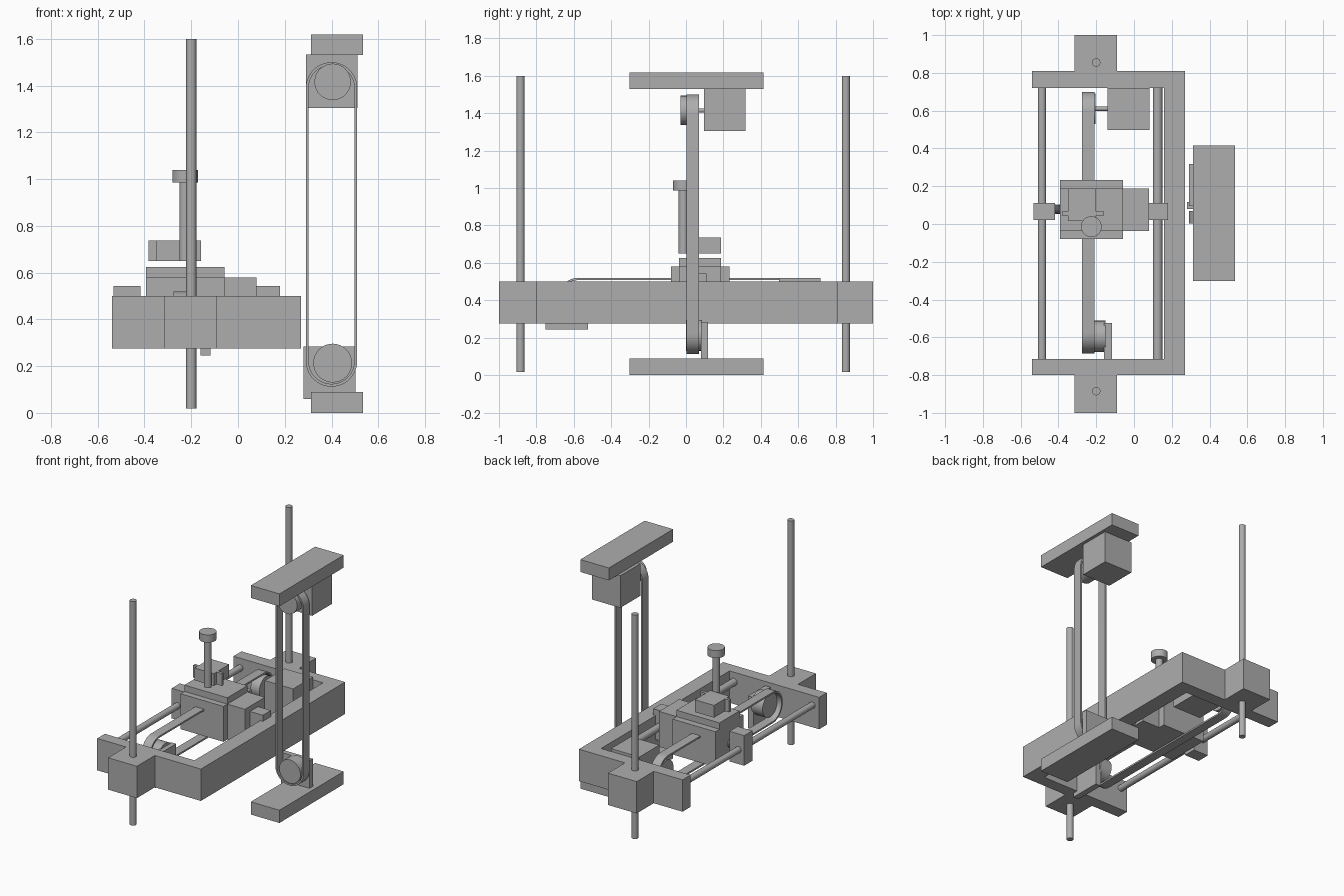
import bpy, bmesh
from math import sin, cos, pi, radians
from mathutils import Vector, Matrix

cube = bpy.data.objects.get("Cube")
if cube:
    bpy.data.objects.remove(cube, do_unlink=True)

grey = bpy.data.materials.new("machine grey")
grey.use_nodes = True
GREY = (0.42, 0.42, 0.42, 1)
grey.diffuse_color = GREY
grey.node_tree.nodes["Principled BSDF"].inputs["Base Color"].default_value = GREY


def finish(name, bm):
    bmesh.ops.recalc_face_normals(bm, faces=bm.faces)
    mesh = bpy.data.meshes.new(name)
    bm.to_mesh(mesh)
    bm.free()
    mesh.shade_smooth()
    mesh.set_sharp_from_angle(angle=radians(30))
    mesh.materials.append(grey)
    obj = bpy.data.objects.new(name, mesh)
    bpy.context.collection.objects.link(obj)
    return obj


def box(name, xs, ys, zs):
    """Box from its (low, high) range on each axis."""
    bm = bmesh.new()
    bmesh.ops.create_cube(bm, size=1)
    for v in bm.verts:
        v.co = Vector([(lo + hi) / 2 + c * (hi - lo)
                       for c, (lo, hi) in zip(v.co, (xs, ys, zs))])
    return finish(name, bm)


def rod(name, start, end, radius, sides=32):
    """Cylinder between two points."""
    a, b = Vector(start), Vector(end)
    turn = (b - a).to_track_quat('Z', 'Y').to_matrix().to_4x4()
    bm = bmesh.new()
    bmesh.ops.create_cone(bm, cap_ends=True, segments=sides, radius1=radius,
                          radius2=radius, depth=(b - a).length,
                          matrix=Matrix.Translation((a + b) / 2) @ turn)
    return finish(name, bm)


def prism(name, outline, zs):
    """Plan outline extruded upward."""
    bm = bmesh.new()
    face = bm.faces.new([bm.verts.new((x, y, zs[0])) for x, y in outline])
    top = bmesh.ops.extrude_face_region(bm, geom=[face])["geom"]
    verts = [g for g in top if isinstance(g, bmesh.types.BMVert)]
    bmesh.ops.translate(bm, verts=verts, vec=(0, 0, zs[1] - zs[0]))
    return finish(name, bm)


def belt(name, length, radius, width, place, thick=0.012, steps=20):
    """Closed flat loop around two wheel centres on the local x axis."""
    bm = bmesh.new()
    rings = []
    for r, w in ((radius, 0), (radius, width),
                 (radius - thick, width), (radius - thick, 0)):
        ring = []
        for end in (0, 1):
            for i in range(steps + 1):
                a = pi / 2 + pi * end + pi * i / steps
                ring.append(bm.verts.new(place @ Vector(
                    (length * end + r * cos(a), r * sin(a), w))))
        rings.append(ring)
    n = len(rings[0])
    for k in range(4):
        p, q = rings[k], rings[(k + 1) % 4]
        for i in range(n):
            j = (i + 1) % n
            bm.faces.new((p[i], p[j], q[j], q[i]))
    return finish(name, bm)


# Open frame with a guide block at each end
prism("frame", [(-.54, -.80), (-.315, -.80), (-.315, -1), (-.09, -1),
                (-.09, -.80), (.27, -.80), (.27, .81), (-.09, .81),
                (-.09, 1), (-.315, 1), (-.315, .81), (-.54, .81),
                (-.54, .72), (.16, .72), (.16, -.715), (-.54, -.715)],
      (.275, .50))

# Guide rods
for name, y in (("front", -.885), ("back", .855)):
    rod(name + "_vertical_rod", (-.2, y, .018), (-.2, y, 1.6), .022)
for name, x, r in (("right", -.487, .022), ("left", .125, .025)):
    rod(name + "_slide_rod", (x, -.73, .432), (x, .73, .432), r)

# Carriage
box("carriage_body", (-.393, -.057), (-.08, .233), (.33, .58))
box("carriage_side", (-.06, .08), (-.037, .187), (.33, .58))
box("carriage_cap", (-.393, -.057), (-.037, .187), (.575, .625))
box("right_slider", (-.532, -.417), (.02, .11), (.33, .543))
box("left_slider", (.075, .18), (.02, .11), (.33, .543))

# Spring between the slider and the carriage
curve = bpy.data.curves.new("spring", 'CURVE')
curve.dimensions = '3D'
curve.bevel_depth = .004
curve.bevel_resolution = 2
curve.materials.append(grey)
count = 60
spline = curve.splines.new('POLY')
spline.points.add(count)
for i, p in enumerate(spline.points):
    a = 8 * pi * i / count
    p.co = (-.42 + .03 * i / count, .078 + .022 * cos(a), .44 + .022 * sin(a), 1)
bpy.context.collection.objects.link(bpy.data.objects.new("spring", curve))

# Tool holder and plunger above the carriage
box("tool_block", (-.35, -.2), (.015, .187), (.65, .737))
for name, xs in (("right", (-.382, -.345)), ("left", (-.205, -.158))):
    box(name + "_tool_tab", xs, (.045, .066), (.65, .737))
rod("plunger_stem", (-.226, -.014, .65), (-.226, -.014, 1.0), .025)
rod("plunger_knob", (-.226, -.014, .986), (-.226, -.014, 1.04), .055)

# Horizontal belt drive
along_y = Matrix(((0, 0, 1, -.276), (1, 0, 0, -.575), (0, 1, 0, .41), (0, 0, 0, 1)))
belt("carriage_belt", 1.165, .11, .066, along_y)
rod("carriage_drive_pulley", (-.274, .61, .41), (-.205, .61, .41), .08)
rod("carriage_motor_shaft", (-.21, .61, .41), (-.13, .61, .41), .011)
box("carriage_motor", (-.14, .082), (.498, .72), (.295, .52))
rod("carriage_idler_pulley", (-.24, -.595, .41), (-.15, -.595, .41), .083)
box("carriage_idler_bracket", (-.16, -.117), (-.752, -.525), (.245, .47))

# Vertical belt drive with its end plates
along_z = Matrix(((0, 1, 0, .40), (0, 0, 1, .003), (1, 0, 0, .222), (0, 0, 0, 1)))
belt("lift_belt", 1.168, .11, .066, along_z)
for name, zs in (("base", (0, .09)), ("top", (1.53, 1.618))):
    box(name + "_plate", (.312, .535), (-.302, .415), zs)
box("lift_motor", (.29, .512), (.096, .318), (1.305, 1.532))
rod("lift_motor_shaft", (.405, .06, 1.415), (.405, .1, 1.415), .011)
rod("lift_drive_pulley", (.405, -.03, 1.416), (.405, .06, 1.416), .078)
rod("lift_idler_pulley", (.405, 0, .213), (.405, .085, .213), .083)
box("lift_idler_bracket", (.28, .503), (.08, .117), (.06, .285))
